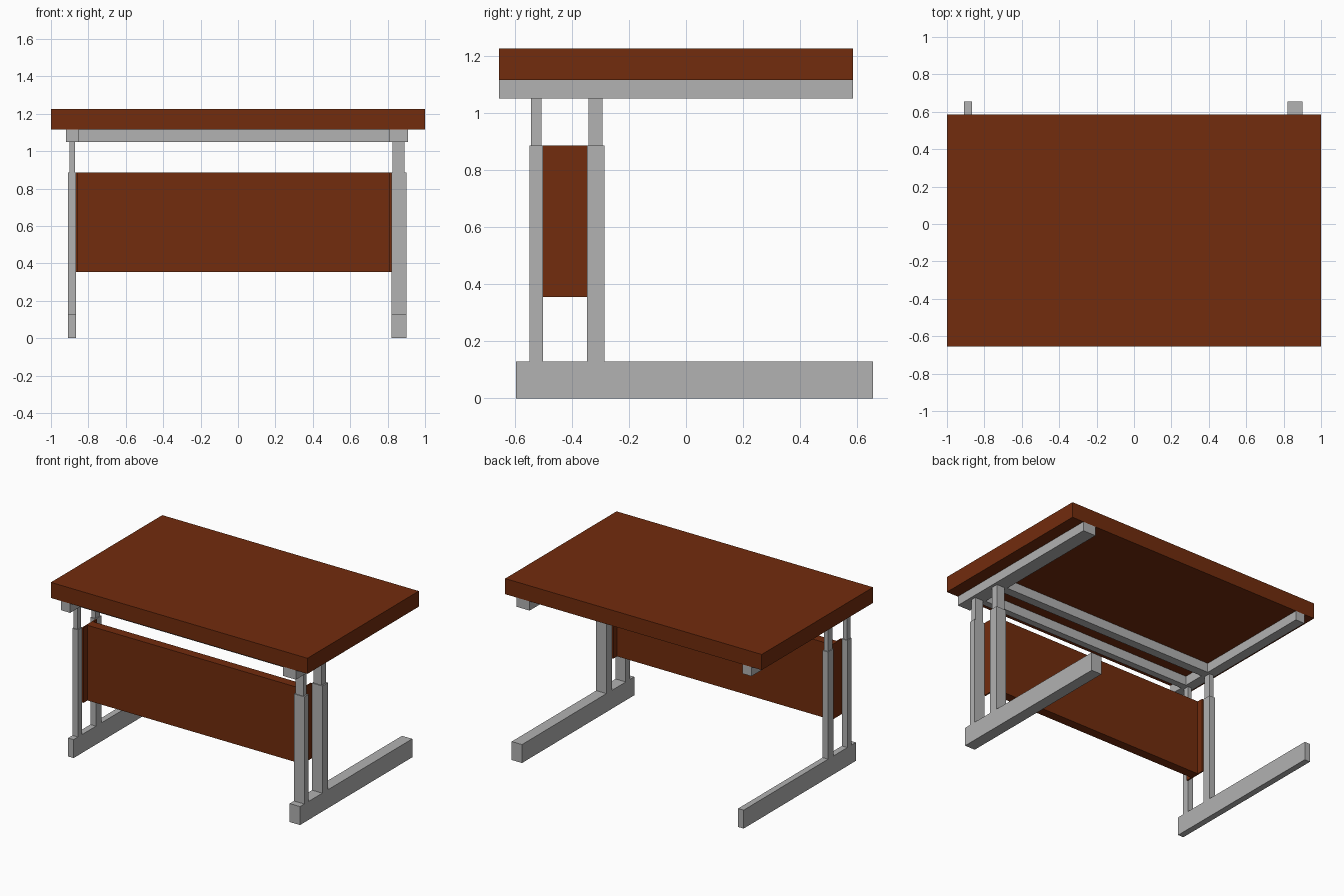
import bpy
import bmesh

cube = bpy.data.objects.get("Cube")
if cube:
    bpy.data.objects.remove(cube, do_unlink=True)


def make_material(name, rgb):
    mat = bpy.data.materials.new(name)
    mat.use_nodes = True
    color = (*rgb, 1.0)
    mat.diffuse_color = color
    bsdf = next(n for n in mat.node_tree.nodes if n.type == "BSDF_PRINCIPLED")
    bsdf.inputs["Base Color"].default_value = color
    return mat


wood = make_material("brown wood", (0.168, 0.025, 0.004))
metal = make_material("grey metal", (0.445, 0.445, 0.445))


def box(name, mat, xs, ys, zs):
    """Flat-sided box from its extents along each axis."""
    bm = bmesh.new()
    bmesh.ops.create_cube(bm, size=1)
    for v in bm.verts:
        v.co = [span[0] if c < 0 else span[1] for c, span in zip(v.co, (xs, ys, zs))]
    mesh = bpy.data.meshes.new(name)
    bm.to_mesh(mesh)
    bm.free()
    mesh.materials.append(mat)
    obj = bpy.data.objects.new(name, mesh)
    bpy.context.collection.objects.link(obj)
    return obj


# Shared heights
foot_top, sleeve_top, rail_z = 0.13, 0.885, (1.05, 1.115)
panel_z = (0.355, sleeve_top)

# Tabletop slab
box("tabletop", wood, (-1, 1), (-0.655, 0.585), (rail_z[1], 1.225))

# Side frames: the left one is wider than the right one
frames = {
    "right": dict(leg=(-0.908, -0.865), post=(-0.902, -0.871), rail=(-0.92, -0.85)),
    "left": dict(leg=(0.82, 0.9), post=(0.826, 0.89), rail=(0.81, 0.91)),
}
legs = {
    "front": dict(sleeve=(-0.547, -0.5), post=(-0.542, -0.506)),
    "rear": dict(sleeve=(-0.347, -0.285), post=(-0.341, -0.292)),
}
for side, f in frames.items():
    box(f"{side}_foot", metal, f["leg"], (-0.595, 0.655), (0, foot_top))
    box(f"{side}_top_rail", metal, f["rail"], (-0.655, 0.585), rail_z)
    for place, leg in legs.items():
        box(f"{side}_{place}_leg", metal, f["leg"], leg["sleeve"], (foot_top, sleeve_top))
        box(f"{side}_{place}_post", metal, f["post"], leg["post"], (sleeve_top, rail_z[0]))

# Cross beams joining the rails above the legs
for place, leg in legs.items():
    box(f"{place}_cross_beam", metal, (-0.85, 0.81), leg["sleeve"], rail_z)

# Privacy panel with an end plate between each pair of legs
box("privacy_panel", wood, (-0.855, 0.81), (-0.455, -0.39), panel_z)
for side, xs in (("right", (-0.865, -0.855)), ("left", (0.81, 0.82))):
    box(f"{side}_panel_end", wood, xs, (-0.5, -0.347), panel_z)
